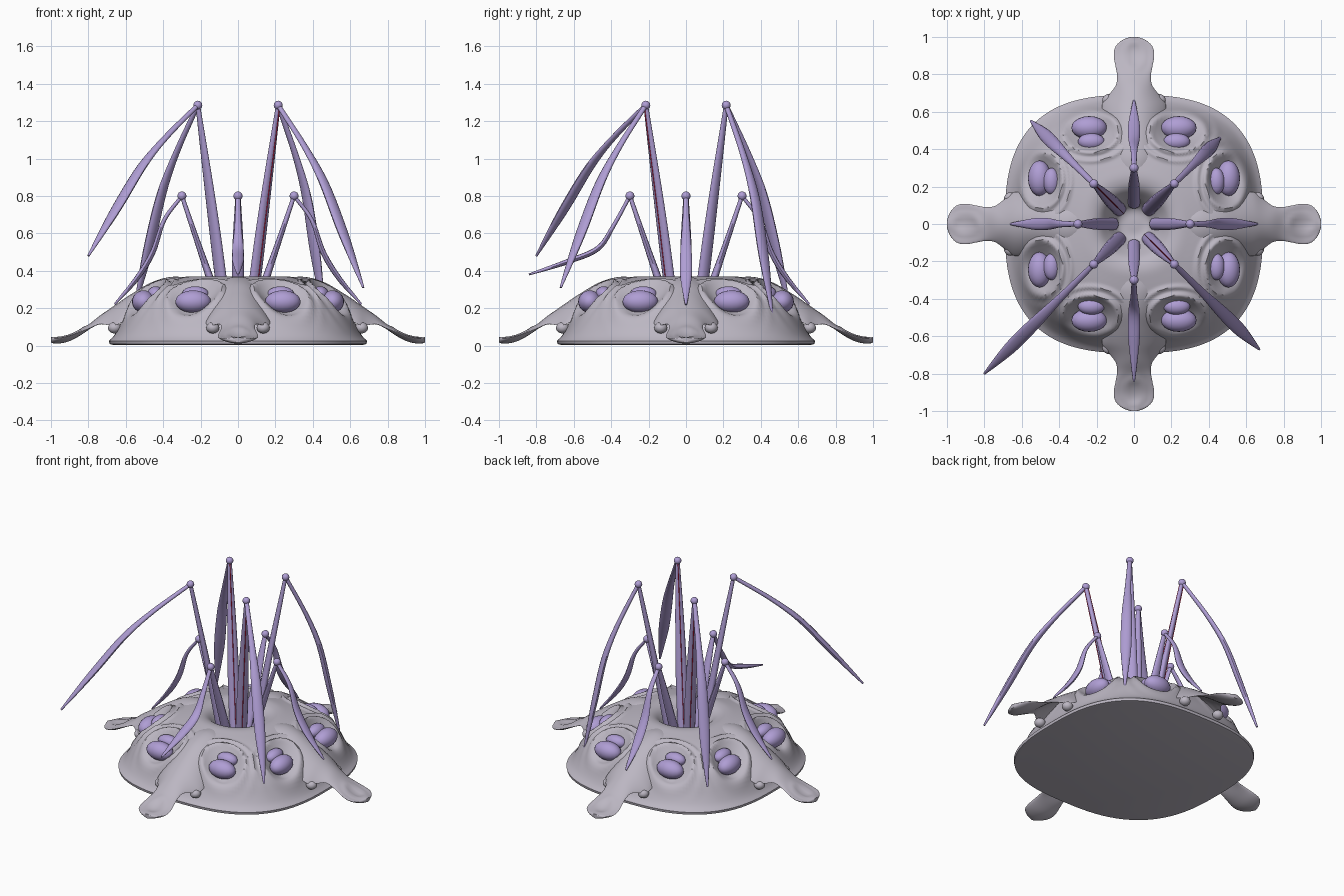
import bpy, bmesh, math
from mathutils import Vector

if "Cube" in bpy.data.objects:
    bpy.data.objects.remove(bpy.data.objects["Cube"])


def material(name, rgb):
    m = bpy.data.materials.new(name)
    m.diffuse_color = (*rgb, 1)
    m.use_nodes = True
    m.node_tree.nodes["Principled BSDF"].inputs["Base Color"].default_value = m.diffuse_color
    return m


GREY = material("shell grey", (0.50, 0.47, 0.54))
PURPLE = material("soft purple", (0.43, 0.34, 0.66))
RED = material("vivid red", (0.80, 0.01, 0.06))


def curve(pts, u):
    """Smooth (monotone-ish) interpolation of rows [key, a, b, ...] at key u."""
    n = len(pts)
    i = 0
    while i < n - 2 and u > pts[i + 1][0]:
        i += 1
    p, q = pts[i], pts[i + 1]
    h = q[0] - p[0]
    t = min(max((u - p[0]) / h, 0), 1)
    a, b = pts[max(i - 1, 0)], pts[min(i + 2, n - 1)]
    out = []
    for k in range(1, len(p)):
        m0 = (q[k] - a[k]) / (q[0] - a[0]) * h
        m1 = (b[k] - p[k]) / (b[0] - p[0]) * h
        out.append((2*t**3 - 3*t*t + 1)*p[k] + (t**3 - 2*t*t + t)*m0
                   + (3*t*t - 2*t**3)*q[k] + (t**3 - t*t)*m1)
    return out


def finish(bm, name, mat, angle=50):
    bmesh.ops.recalc_face_normals(bm, faces=bm.faces)
    me = bpy.data.meshes.new(name)
    bm.to_mesh(me)
    bm.free()
    me.materials.append(mat)
    ob = bpy.data.objects.new(name, me)
    bpy.context.collection.objects.link(ob)
    bpy.ops.object.select_all(action='DESELECT')
    ob.select_set(True)
    bpy.context.view_layer.objects.active = ob
    bpy.ops.object.shade_smooth_by_angle(angle=math.radians(angle))
    return ob


def skin(name, rings, mat, angle=50):
    """Closed rings joined into a capped tube."""
    bm = bmesh.new()
    vs = [[bm.verts.new(p) for p in r] for r in rings]
    n = len(rings[0])
    for a, b in zip(vs, vs[1:]):
        for j in range(n):
            bm.faces.new((a[j], a[(j + 1) % n], b[(j + 1) % n], b[j]))
    bm.faces.new(vs[0])
    bm.faces.new(vs[-1])
    return finish(bm, name, mat, angle)


def ellipsoid(name, loc, size, mat, spin=0):
    bm = bmesh.new()
    bmesh.ops.create_uvsphere(bm, u_segments=20, v_segments=12, radius=1)
    bmesh.ops.scale(bm, vec=size, verts=bm.verts)
    ob = finish(bm, name, mat)
    ob.location = loc
    ob.rotation_euler.z = spin
    return ob


# Rounded-square dome with a central well and eight sockets
PROFILE = [(0, .20), (.12, .21), (.20, .29), (.27, .35), (.35, .37), (.45, .362), (.6, .335),
           (.72, .295), (.82, .235), (.88, .165), (.92, .105), (.95, .065), (.97, .045), (1, .025)]
SOCKETS = []
for sx in (-1, 1):
    for sy in (-1, 1):
        SOCKETS += [(sx * .235, sy * .495, .12, .09), (sx * .495, sy * .235, .09, .12)]


def rim(th):
    n = 2.75
    return .69 / (abs(math.cos(th))**n + abs(math.sin(th))**n)**(1 / n)


def height(x, y, t):
    z = curve(PROFILE, t)[0]
    fade = min(1, max(0, (.95 - t) / .1))
    for cx, cy, ax, ay in SOCKETS:
        d = math.hypot((x - cx) / ax, (y - cy) / ay)
        if d < 2.2:
            z += fade * (-.07 * math.exp(-(d / .85)**4)
                         + .022 * math.exp(-((d - 1.25) / .16)**2)
                         + .012 * math.exp(-((d - 1.75) / .13)**2))
    return z


rings = []
SEG, ROWS = 224, 76
for i in range(1, ROWS + 1):
    t = i / ROWS
    ring = []
    for j in range(SEG):
        th = 2 * math.pi * j / SEG
        # the well is round, the rim is a rounded square
        r = t * (.69 + (rim(th) - .69) * t)
        x, y = r * math.cos(th), r * math.sin(th)
        ring.append((x, y, height(x, y, t)))
    rings.append(ring)
for s, z in ((.995, .008), (.97, .004)):
    rings.append([(p[0] * s, p[1] * s, z) for p in rings[ROWS - 1]])
skin("dome_body", rings, GREY)

# Pairs of eggs resting in each socket
for k, (cx, cy, ax, ay) in enumerate(SOCKETS):
    wide = ax > ay
    ellipsoid(f"egg_outer_{k}", (cx * 1.02, cy * 1.04, .235),
              (.095, .062, .06) if wide else (.062, .095, .06), PURPLE)
    ellipsoid(f"egg_inner_{k}", (cx * .97, cy * .89, .275) if wide else (cx * .89, cy * .97, .275),
              (.072, .045, .042) if wide else (.045, .072, .042), PURPLE)

# Four arms with draped flanks and spoon feet: radius, height, half width, droop
ARM = [(.26, .350, .08, .02), (.36, .353, .11, .03), (.46, .325, .13, .06), (.56, .268, .16, .10),
       (.64, .215, .17, .10), (.69, .180, .135, .07), (.74, .145, .098, .03), (.79, .105, .09, .01),
       (.84, .070, .098, -.005), (.90, .038, .108, -.014), (.95, .026, .098, -.014),
       (.985, .026, .06, -.008), (1.0, .030, .02, 0)]
for k in range(4):
    ca, sa = math.cos(k * math.pi / 2), math.sin(k * math.pi / 2)
    rings = []
    for i in range(61):
        r = .26 + .74 * i / 60
        z, w, droop = curve(ARM, r)
        ring = []
        for j in range(28):
            a = 2 * math.pi * j / 28
            v = math.cos(a)
            y = w * v
            zz = z - droop * v * v + .014 * math.sin(a)
            if r > .8 and math.sin(a) > 0:   # raised inner loop of the foot
                d = math.hypot((r - .9) / .07, y / .05)
                zz += .008 * math.exp(-((d - 1) / .3)**2)
            ring.append((r * ca - y * sa, r * sa + y * ca, max(zz, 0)))
        rings.append(ring)
    skin(f"arm_{k}", rings, GREY)
    # curled rolls where the arm flank meets the rim
    for s in (-1, 1):
        r, y = .66, .135 * s
        ellipsoid(f"arm_roll_{k}_{s}", (r * ca - y * sa, r * sa + y * ca, .095),
                  (.035, .035, .03), GREY)


def blade(name, path, widths, az, mat):
    """Flattened leg segment; path is (u, radius, z), widths is (u, half width, half thickness)."""
    out = Vector((math.cos(az), math.sin(az), 0))
    side = Vector((-out.y, out.x, 0))
    rings = []
    for i in range(25):
        u = i / 24
        r, z = curve(path, u)
        r1, z1 = curve(path, min(u + .02, 1))
        r0, z0 = curve(path, max(u - .02, 0))
        n = (out * (z1 - z0) - Vector((0, 0, r1 - r0))).normalized()
        w, h = curve(widths, u)
        c = out * r + Vector((0, 0, z))
        rings.append([c + side * w * math.cos(a) + n * h * math.sin(a)
                      for a in (2 * math.pi * j / 12 for j in range(12))])
    return skin(name, rings, mat)


LOWER_W = [(0, .036, .026), (.3, .037, .022), (.65, .028, .017), (1, .013, .012)]
UPPER_W = [(0, .014, .012), (.25, .020, .014), (.5, .033, .018), (.72, .034, .018),
           (.9, .018, .012), (1, .006, .006)]
D = math.sqrt(2)

# Tall diagonal legs: azimuth, tip radius, tip height
for k, (deg, tr, tz) in enumerate(((45, .46*D, .17), (135, .55*D, .21),
                                   (225, .80*D, .48), (315, .67*D, .31))):
    az = math.radians(deg)
    jr, jz = .215 * D, 1.285
    low = [(0, .073 * D, .21), (.5, .142 * D, .75), (1, jr, jz)]
    blade(f"tall_leg_lower_{k}", low, LOWER_W, az, PURPLE)
    if k in (1, 3):   # thin red seam showing on both faces
        blade(f"red_seam_{k}", low, [(u, .004, h + .003) for u, w, h in LOWER_W], az, RED)
    dr, dz = tr - jr, tz - jz
    ln = math.hypot(dr, dz)
    nx, nz = -dz / ln, dr / ln
    up = [(u, jr + dr*u + nx*b, jz + dz*u + nz*b)
          for u, b in ((0, 0), (.25, .045), (.45, .06), (.7, .035), (1, 0))]
    blade(f"tall_leg_upper_{k}", up, UPPER_W, az, PURPLE)
    ellipsoid(f"tall_leg_joint_{k}", (jr*math.cos(az), jr*math.sin(az), jz), (.024,)*3, PURPLE)

# Short legs on the axes
SMALL_W = [(u, w * .92, h * .8) for u, w, h in UPPER_W]
DOWN = [(0, .30, .80), (.25, .395, .67), (.5, .455, .50), (.75, .54, .36), (1, .66, .22)]
REACH = [(0, .30, .80), (.25, .385, .645), (.5, .47, .52), (.75, .63, .45), (1, .84, .38)]
for k in range(4):
    az = k * math.pi / 2
    blade(f"short_leg_lower_{k}", [(0, .105, .23), (.5, .205, .52), (1, .30, .80)],
          [(0, .032, .024), (.5, .030, .016), (1, .014, .011)], az, PURPLE)
    blade(f"short_leg_upper_{k}", REACH if k == 3 else DOWN, SMALL_W, az, PURPLE)
    ellipsoid(f"short_leg_joint_{k}", (.3*math.cos(az), .3*math.sin(az), .80), (.024,)*3, PURPLE)
